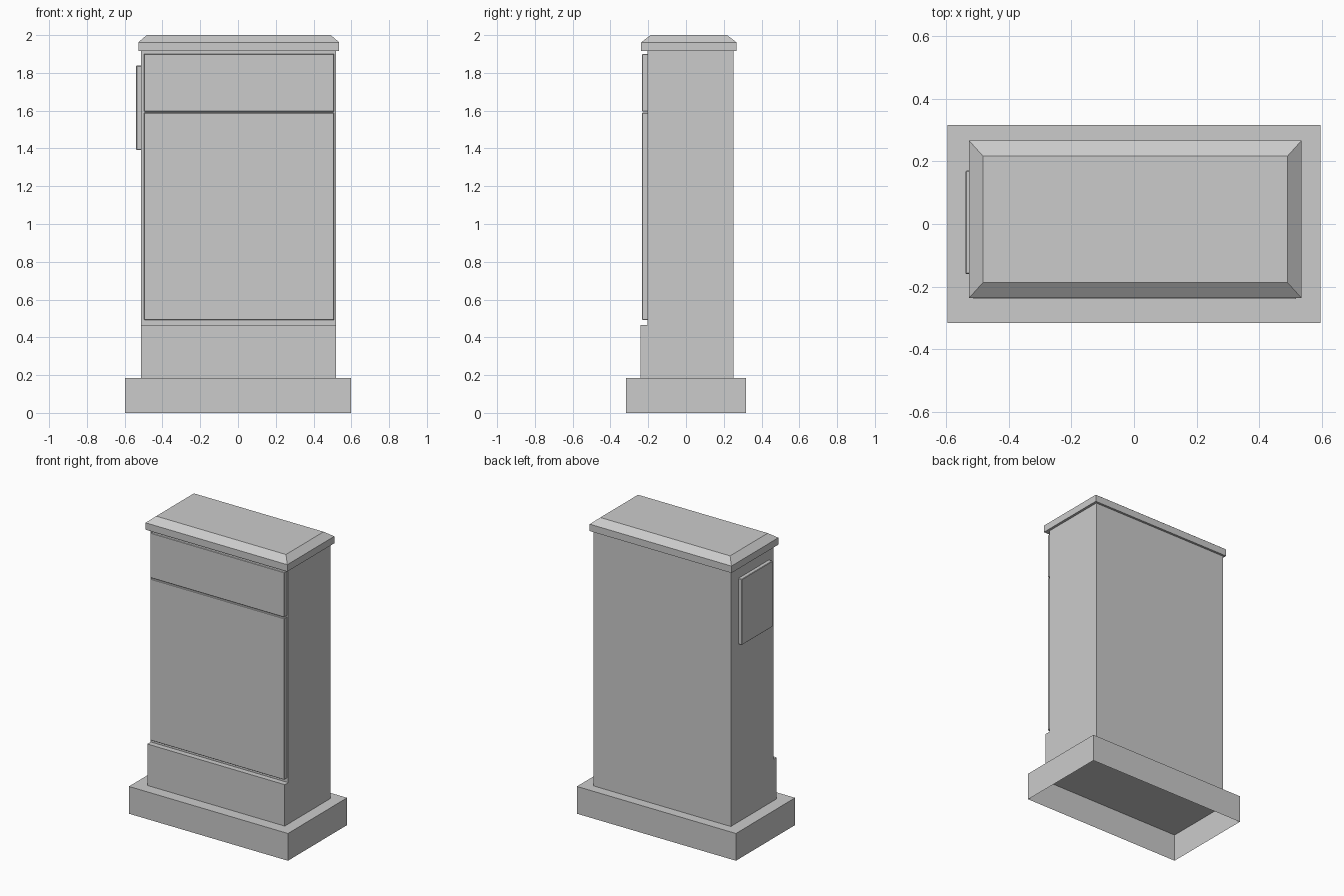
import bpy
import bmesh

cube = bpy.data.objects.get("Cube")
if cube:
    bpy.data.objects.remove(cube, do_unlink=True)

grey = bpy.data.materials.new("light_grey")
grey.use_nodes = True
COLOUR = (0.6, 0.6, 0.6, 1)
grey.diffuse_color = COLOUR
grey.node_tree.nodes["Principled BSDF"].inputs["Base Color"].default_value = COLOUR


def finish(name, bm, bevel=0):
    bmesh.ops.recalc_face_normals(bm, faces=bm.faces)
    mesh = bpy.data.meshes.new(name)
    bm.to_mesh(mesh)
    bm.free()
    mesh.materials.append(grey)
    obj = bpy.data.objects.new(name, mesh)
    bpy.context.collection.objects.link(obj)
    if bevel:
        mod = obj.modifiers.new("edge_bevel", 'BEVEL')
        mod.width = bevel
        mod.segments = 1
    return obj


def box_mesh(x, y, z):
    """Box between (low, high) pairs on each axis."""
    bm = bmesh.new()
    bmesh.ops.create_cube(bm, size=1)
    for v in bm.verts:
        v.co = [r[0] if c < 0 else r[1] for c, r in zip(v.co, (x, y, z))]
    return bm


# Plinth: a shell left open underneath
bm = box_mesh((-0.597, 0.597), (-0.317, 0.317), (0, 0.185))
bm.normal_update()
underside = [f for f in bm.faces if f.normal.z < -0.9]
bmesh.ops.delete(bm, geom=underside, context='FACES_ONLY')
finish("plinth", bm)

# Cabinet body: stepped side profile extruded across the width
profile = [(-0.24, 0.185), (0.252, 0.185), (0.252, 1.92),
           (-0.203, 1.92), (-0.203, 0.466), (-0.24, 0.466)]
bm = bmesh.new()
side = bm.faces.new([bm.verts.new((-0.513, y, z)) for y, z in profile])
grown = bmesh.ops.extrude_face_region(bm, geom=[side], use_keep_orig=True)
for v in grown["geom"]:
    if isinstance(v, bmesh.types.BMVert):
        v.co.x = 0.519
finish("cabinet_body", bm)

# Front doors with a narrow gap between them
for name, z in (("lower_door", (0.492, 1.589)), ("upper_door", (1.595, 1.901))):
    finish(name, box_mesh((-0.497, 0.509), (-0.232, -0.2), z), bevel=0.003)

# Raised panel on the right side
finish("side_panel", box_mesh((-0.539, -0.51), (-0.16, 0.171), (1.391, 1.838)),
       bevel=0.003)

# Roof: slab with a sloped rim
bm = box_mesh((-0.528, 0.536), (-0.237, 0.267), (1.915, 1.962))
bm.normal_update()
top = [f for f in bm.faces if f.normal.z > 0.9]
rim = bmesh.ops.extrude_face_region(bm, geom=top)
bmesh.ops.delete(bm, geom=top, context='FACES_ONLY')
for v in rim["geom"]:
    if isinstance(v, bmesh.types.BMVert):
        v.co.x += 0.045 if v.co.x < 0 else -0.045
        v.co.y += 0.05 if v.co.y < 0 else -0.05
        v.co.z = 2.0
finish("roof", bm)
